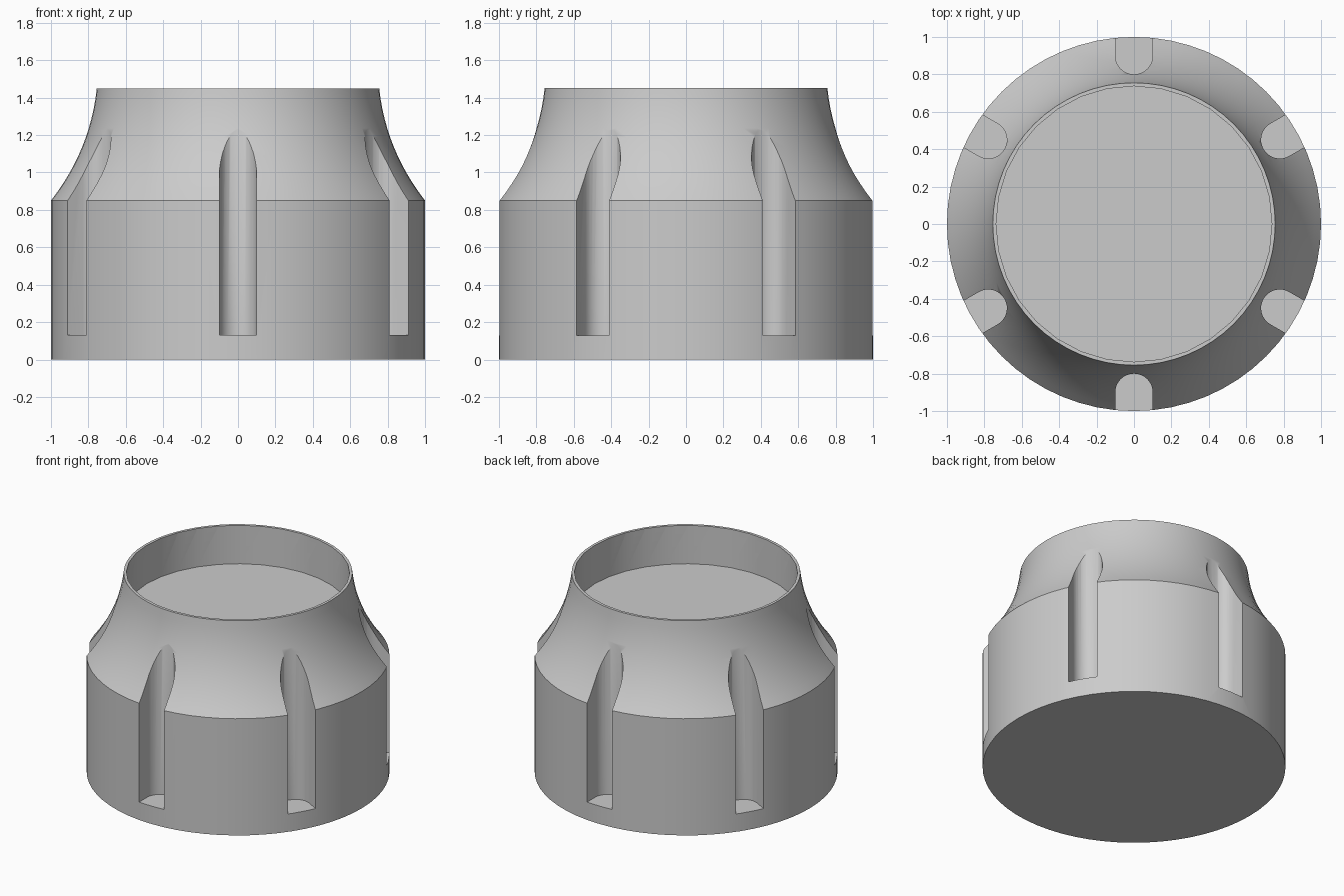
import bpy, bmesh, math
from mathutils import Matrix, Vector

cube = bpy.data.objects.get("Cube")
if cube:
    bpy.data.objects.remove(cube, do_unlink=True)

grey = bpy.data.materials.new("light grey")
grey.use_nodes = True
colour = (0.6, 0.6, 0.6, 1)
grey.diffuse_color = colour
grey.node_tree.nodes["Principled BSDF"].inputs["Base Color"].default_value = colour


def make_object(name, bm):
    bmesh.ops.remove_doubles(bm, verts=bm.verts, dist=1e-5)
    bmesh.ops.recalc_face_normals(bm, faces=bm.faces)
    mesh = bpy.data.meshes.new(name)
    bm.to_mesh(mesh)
    bm.free()
    mesh.materials.append(grey)
    obj = bpy.data.objects.new(name, mesh)
    bpy.context.collection.objects.link(obj)
    return obj


def add_prism(bm, outline, bottom, top, turn=0):
    """Extrude a flat outline upwards, turned about the z axis."""
    rot = Matrix.Rotation(turn, 4, "Z")
    face = bm.faces.new([bm.verts.new(rot @ Vector((x, y, bottom))) for x, y in outline])
    geom = bmesh.ops.extrude_face_region(bm, geom=[face])["geom"]
    moved = [v for v in geom if isinstance(v, bmesh.types.BMVert)]
    bmesh.ops.translate(bm, verts=moved, vec=(0, 0, top - bottom))


# Knob body: straight skirt, concave shoulder, flat top, lathed about z
foot, bend, lip = Vector((1, 0.85)), Vector((0.79, 1.12)), Vector((0.755, 1.45))
profile = [(0, 0), (1, 0)]
for i in range(13):
    t = i / 12
    profile.append(foot * (1 - t) ** 2 + bend * 2 * t * (1 - t) + lip * t * t)
profile.append((0, 1.45))
bm = bmesh.new()
points = [bm.verts.new((r, 0, z)) for r, z in profile]
edges = [bm.edges.new(pair) for pair in zip(points, points[1:])]
bmesh.ops.spin(bm, geom=points + edges, cent=(0, 0, 0), axis=(0, 0, 1),
               angle=math.tau, steps=64)
body = make_object("knob_body", bm)

# Round recess in the top
bm = bmesh.new()
circle = [(0.737 * math.cos(math.tau * i / 32), 0.737 * math.sin(math.tau * i / 32))
          for i in range(32)]
add_prism(bm, circle, 1.17, 1.7)
recess = make_object("recess_cutter", bm)

# Six round-backed grip slots
bm = bmesh.new()
slot = [(1.2, 0.1)]
for i in range(17):
    a = math.pi / 2 + math.pi * i / 16
    slot.append((0.9 + 0.1 * math.cos(a), 0.1 * math.sin(a)))
slot.append((1.2, -0.1))
for k in range(6):
    add_prism(bm, slot, 0.13, 1.6, math.radians(30 + 60 * k))
slots = make_object("slot_cutter", bm)

# Cut and shade
for cutter in (recess, slots):
    cutter.hide_render = True
    cutter.hide_set(True)
    mod = body.modifiers.new(cutter.name, "BOOLEAN")
    mod.operation = "DIFFERENCE"
    mod.solver = "EXACT"
    mod.object = cutter
bpy.ops.object.select_all(action="DESELECT")
body.select_set(True)
bpy.context.view_layer.objects.active = body
for mod in list(body.modifiers):
    bpy.ops.object.modifier_apply(modifier=mod.name)
for cutter in (recess, slots):
    bpy.data.objects.remove(cutter, do_unlink=True)
bpy.ops.object.shade_smooth_by_angle(angle=math.radians(30))
